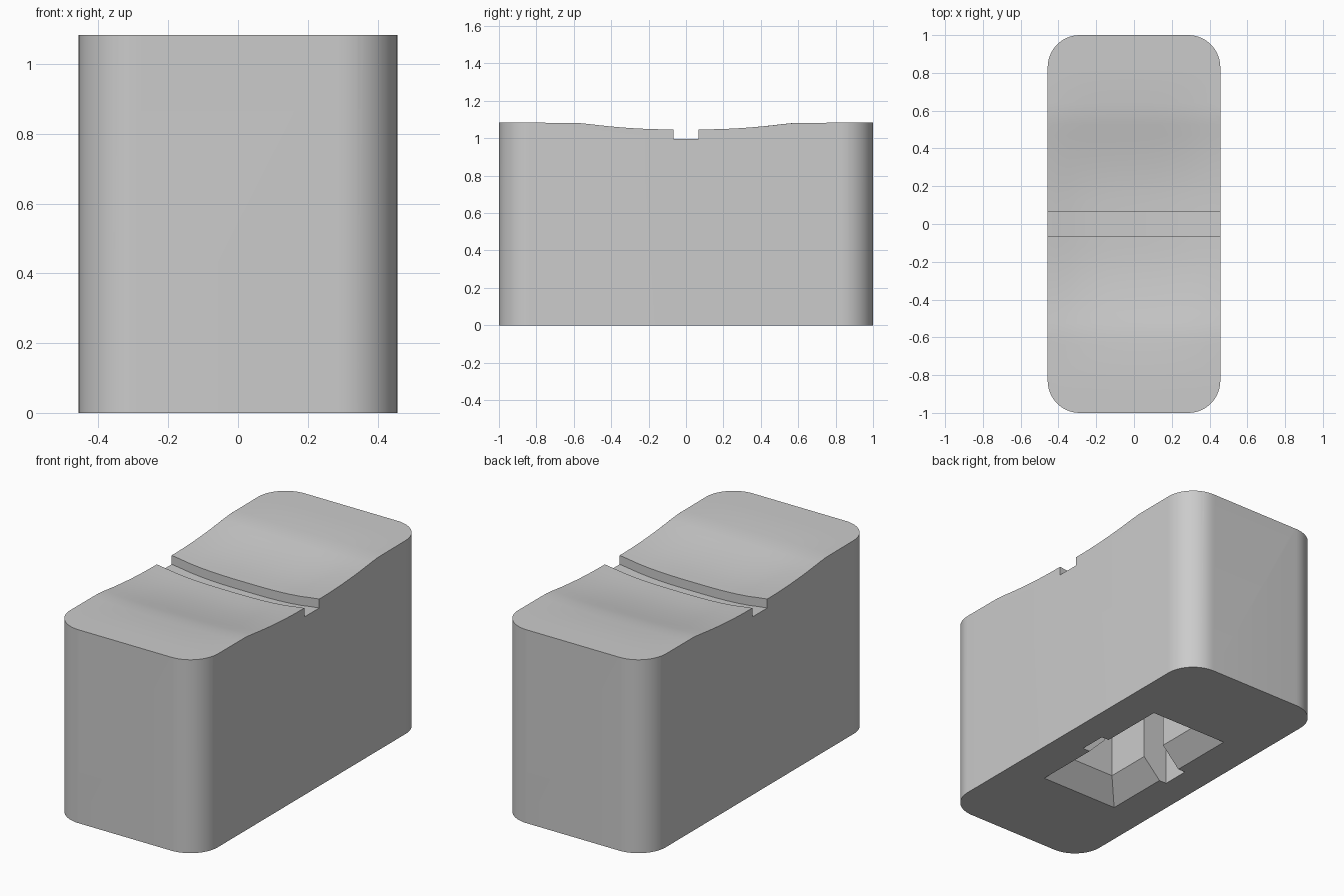
import bpy, bmesh, math

cube = bpy.data.objects.get("Cube")
if cube:
    bpy.data.objects.remove(cube, do_unlink=True)

HALF_X, HALF_Y, HEIGHT, RADIUS = 0.457, 1.0, 1.083, 0.17
SLOT = 0.066

grey = bpy.data.materials.new("light grey")
grey.use_nodes = True
colour = (0.6, 0.6, 0.6, 1)
grey.diffuse_color = colour
grey.node_tree.nodes["Principled BSDF"].inputs["Base Color"].default_value = colour


def finish(bm, name):
    bmesh.ops.recalc_face_normals(bm, faces=bm.faces)
    mesh = bpy.data.meshes.new(name)
    bm.to_mesh(mesh)
    bm.free()
    obj = bpy.data.objects.new(name, mesh)
    bpy.context.collection.objects.link(obj)
    mesh.materials.append(grey)
    return obj


def loft(name, rings):
    """Closed solid through a stack of point rings."""
    bm = bmesh.new()
    loops = [[bm.verts.new(p) for p in ring] for ring in rings]
    for a, b in zip(loops, loops[1:]):
        for i in range(len(a)):
            j = (i + 1) % len(a)
            bm.faces.new((a[i], a[j], b[j], b[i]))
    bm.faces.new(loops[0])
    bm.faces.new(loops[-1])
    return finish(bm, name)


def rect(hx, hy, z):
    return [(-hx, -hy, z), (hx, -hy, z), (hx, hy, z), (-hx, hy, z)]


def rounded(z, steps=14):
    ring = []
    for k, (sx, sy) in enumerate(((1, 1), (-1, 1), (-1, -1), (1, -1))):
        for i in range(steps + 1):
            a = math.pi / 2 * (k + i / steps)
            ring.append((sx * (HALF_X - RADIUS) + RADIUS * math.cos(a),
                         sy * (HALF_Y - RADIUS) + RADIUS * math.sin(a), z))
    return ring


def top_height(x, y, in_slot):
    """Dip along y, slightly hollowed across x."""
    t = min(max((abs(y) - SLOT) / 0.5, 0), 1)
    fade = min(max((0.85 - abs(y)) / 0.7, 0), 1)
    fade = fade * fade * (3 - 2 * fade)
    hollow = 0.032 * max(0, 1 - abs(x / HALF_X) ** 3) * fade
    edge = 1.0 if in_slot else 1.05 + (HEIGHT - 1.05) * t * t
    return edge - hollow


def top_cutter():
    side = [SLOT + (1.1 - SLOT) * i / 18 for i in range(19)]
    rows = [(-y, False) for y in reversed(side)]
    rows += [(-SLOT, True), (SLOT, True)]
    rows += [(y, False) for y in side]
    xs = [-0.55 + 1.1 * i / 16 for i in range(17)]
    bm = bmesh.new()
    grid = [[bm.verts.new((x, y, top_height(x, y, s))) for x in xs] for y, s in rows]
    for a, b in zip(grid, grid[1:]):
        for i in range(len(xs) - 1):
            bm.faces.new((a[i], a[i + 1], b[i + 1], b[i]))
    # Close the surface upward with a flat lid and side walls
    rim = [e for e in bm.edges if e.is_boundary]
    walls = bmesh.ops.extrude_edge_only(bm, edges=rim)["geom"]
    for v in walls:
        if isinstance(v, bmesh.types.BMVert):
            v.co.z = 1.5
    bmesh.ops.holes_fill(bm, edges=[e for e in bm.edges if e.is_boundary], sides=0)
    bmesh.ops.remove_doubles(bm, verts=bm.verts, dist=0.0001)
    return finish(bm, "top_cutter")


# Rounded block
body = loft("block_body", [rounded(0), rounded(1.3)])

# Hollow top with cross slot, chamfered socket and side notches underneath
cutters = [
    top_cutter(),
    loft("socket_cutter", [rect(0.252, 0.463, -0.01), rect(0.136, 0.344, 0.108),
                           rect(0.136, 0.344, 0.8)]),
    loft("notch_cutter", [rect(0.288, 0.078, -0.02), rect(0.288, 0.078, 0.79)]),
]
bpy.context.view_layer.objects.active = body
body.select_set(True)
for cutter in cutters:
    mod = body.modifiers.new(cutter.name, "BOOLEAN")
    mod.operation = "DIFFERENCE"
    mod.solver = "EXACT"
    mod.object = cutter
    bpy.ops.object.modifier_apply(modifier=mod.name)
    bpy.data.objects.remove(cutter, do_unlink=True)

bpy.ops.object.shade_smooth_by_angle(angle=math.radians(30))
